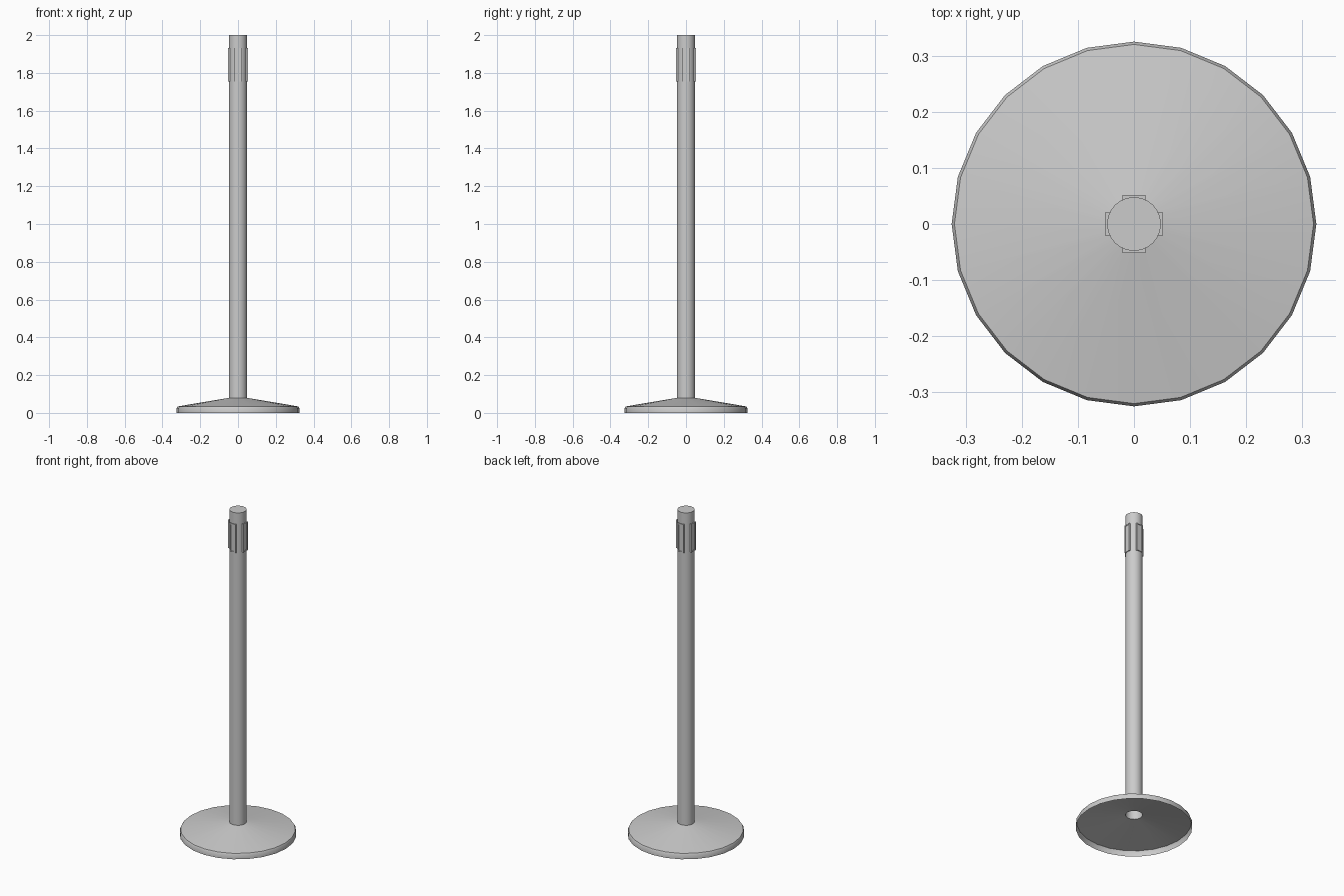
import bpy, bmesh, math
from mathutils import Matrix

cube = bpy.data.objects.get("Cube")
if cube:
    bpy.data.objects.remove(cube, do_unlink=True)

metal = bpy.data.materials.new("grey_metal")
metal.use_nodes = True
GREY = (0.6, 0.6, 0.6, 1)
metal.diffuse_color = GREY
metal.node_tree.nodes["Principled BSDF"].inputs["Base Color"].default_value = GREY


def add_object(name, bm, smooth):
    mesh = bpy.data.meshes.new(name)
    bm.to_mesh(mesh)
    bm.free()
    mesh.materials.append(metal)
    obj = bpy.data.objects.new(name, mesh)
    bpy.context.collection.objects.link(obj)
    if smooth:
        bpy.ops.object.select_all(action="DESELECT")
        obj.select_set(True)
        bpy.context.view_layer.objects.active = obj
        bpy.ops.object.shade_smooth_by_angle(angle=math.radians(35))
    return obj


def lathe(name, profile, sides=24, cap_top=False):
    """Open shell turned around z from (radius, height) pairs, bottom to top."""
    bm = bmesh.new()
    rings = [[bm.verts.new((r * math.cos(math.tau * i / sides),
                            r * math.sin(math.tau * i / sides), z))
              for i in range(sides)] for r, z in profile]
    for low, high in zip(rings, rings[1:]):
        for i in range(sides):
            j = (i + 1) % sides
            bm.faces.new((low[i], low[j], high[j], high[i]))
    if cap_top:
        bm.faces.new(rings[-1])
    return add_object(name, bm, True)


# Hollow base and open-bottomed post
lathe("base", [(0.325, 0), (0.325, 0.025), (0.32, 0.034), (0.047, 0.08)])
lathe("post", [(0.048, 0.08), (0.048, 2)], cap_top=True)


# Belt clips: thin plates with a recessed slot, one on each side
def belt_clip(name, angle):
    bm = bmesh.new()
    bmesh.ops.create_cube(bm, size=1, matrix=Matrix.Translation((0.046, 0, 1.843))
                          @ Matrix.Diagonal((0.012, 0.041, 0.175, 1)))
    outer = max(bm.faces, key=lambda f: f.calc_center_median().x)
    bmesh.ops.inset_region(bm, faces=[outer], thickness=0.009)
    slot = bmesh.ops.extrude_discrete_faces(bm, faces=[outer])["faces"][0]
    bmesh.ops.translate(bm, verts=slot.verts, vec=(-0.003, 0, 0))
    bmesh.ops.rotate(bm, verts=bm.verts, matrix=Matrix.Rotation(angle, 3, "Z"))
    add_object(name, bm, False)


for k, side in enumerate(("left", "back", "right", "front")):
    belt_clip("belt_clip_" + side, k * math.pi / 2)
